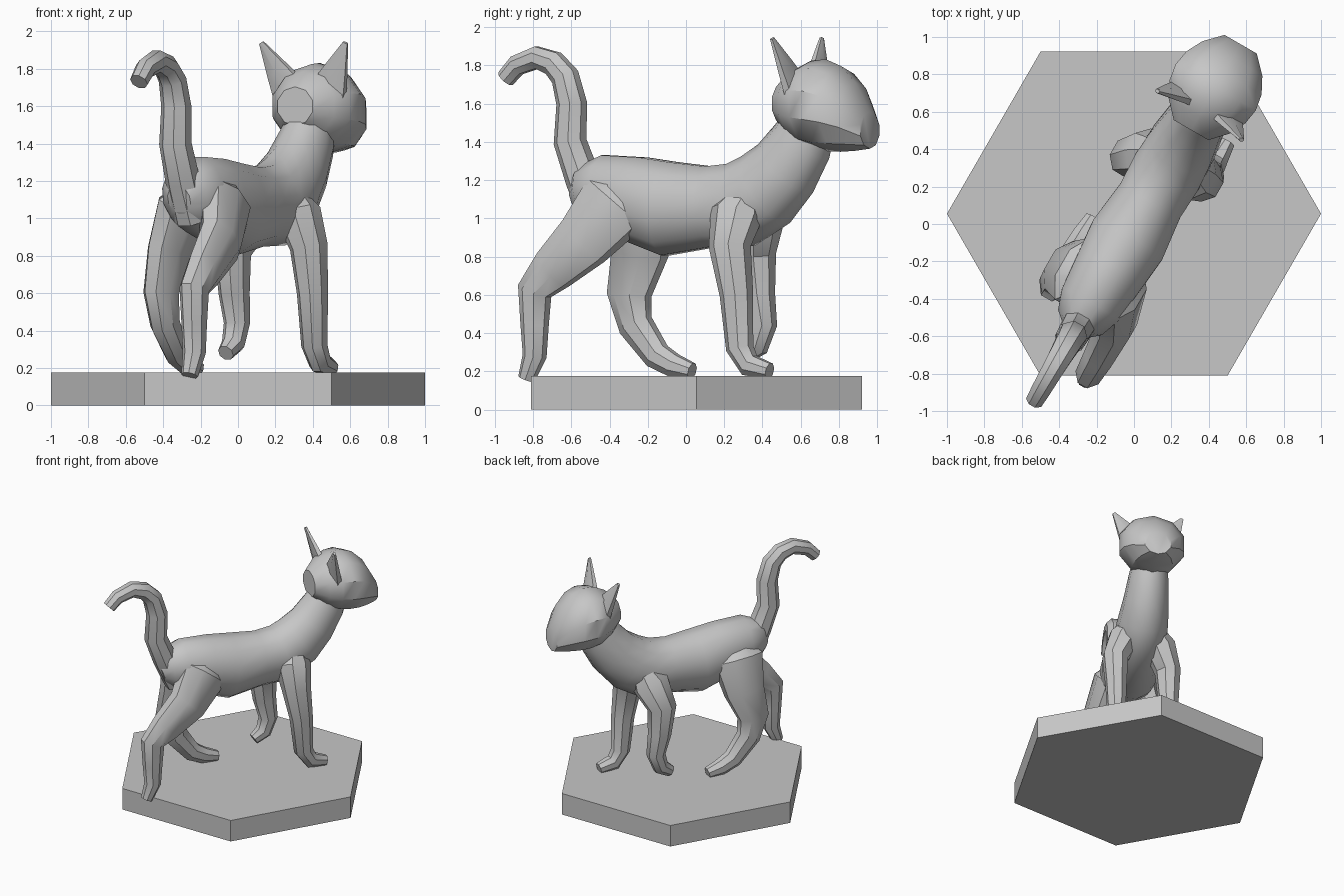
import bpy, bmesh, math
from mathutils import Vector, Matrix

if "Cube" in bpy.data.objects:
    bpy.data.objects.remove(bpy.data.objects["Cube"])

shade = (.57, .57, .57, 1)
grey = bpy.data.materials.new("plain grey")
grey.use_nodes = True
grey.diffuse_color = shade
grey.node_tree.nodes["Principled BSDF"].inputs["Base Color"].default_value = shade

# The cat is laid out facing +y, then turned on its base
TURN = Matrix.Translation((.015, 0, 0)) @ Matrix.Rotation(math.radians(-30), 4, 'Z')


def finish(bm, name):
    """Turn a bmesh into a grey object with sharp edges kept."""
    bmesh.ops.recalc_face_normals(bm, faces=bm.faces)
    mesh = bpy.data.meshes.new(name)
    bm.to_mesh(mesh)
    bm.free()
    mesh.materials.append(grey)
    part = bpy.data.objects.new(name, mesh)
    bpy.context.collection.objects.link(part)
    bpy.ops.object.select_all(action='DESELECT')
    part.select_set(True)
    bpy.context.view_layer.objects.active = part
    bpy.ops.object.shade_smooth_by_angle(angle=math.radians(35))


def loft(name, stations, sides=8, upright=False):
    """Skin rings along a path; each station is (centre, half width, half depth)."""
    bm = bmesh.new()
    centres = [Vector(station[0]) for station in stations]
    last = len(centres) - 1
    rings = []
    for i, (_, width, depth) in enumerate(stations):
        along = (centres[min(i + 1, last)] - centres[max(i - 1, 0)]).normalized()
        if upright:
            along = Vector((0, 1, 0))
        across = Vector((1, 0, 0))
        across = (across - along * across.dot(along)).normalized()
        up = across.cross(along)
        ring = []
        for k in range(sides):
            angle = math.tau * (k + .5) / sides
            offset = across * width * math.cos(angle) + up * depth * math.sin(angle)
            ring.append(bm.verts.new(TURN @ (centres[i] + offset)))
        rings.append(ring)
    for lower, upper in zip(rings, rings[1:]):
        for k in range(sides):
            n = (k + 1) % sides
            bm.faces.new((lower[k], lower[n], upper[n], upper[k]))
    bm.faces.new(rings[0])
    bm.faces.new(rings[-1])
    finish(bm, name)


def limb(name, side, haunch, **joints):
    """Leg through named (y, z) joints, spreading outward and thinning to the paw."""
    stations = []
    last = len(joints) - 1
    for i, (y, z) in enumerate(joints.values()):
        u = i / last
        x = side * min(.05 + .5 * u, .2)
        width = .06 + .09 * (1 - u) ** 2
        depth = .06 + haunch * (1 - u) ** 2
        end = {0: .3, last: .75}.get(i, 1)
        stations.append(((x, y, z), width * end, depth * end))
    loft(name, stations)


# Hexagonal base
bm = bmesh.new()
thick = .175
place = Matrix.Translation((0, .055, thick / 2)) @ Matrix.Rotation(math.pi / 2, 4, 'Z')
bmesh.ops.create_cone(bm, cap_ends=True, segments=6, radius1=1, radius2=1, depth=thick, matrix=place)
finish(bm, "hexagon_base")

# Trunk and neck: (y, z, half width), deeper than wide
spine = [(-.66, 1.1, .07), (-.6, 1.12, .14), (-.5, 1.13, .18), (-.3, 1.1, .2), (-.1, 1.05, .22),
         (.15, 1.06, .19), (.33, 1.07, .2), (.48, 1.15, .19), (.6, 1.26, .17), (.7, 1.4, .15), (.75, 1.5, .13)]
loft("body", [((0, y, z), w, w * 1.15) for y, z, w in spine], sides=12)

# Head: round skull drooping to a blunt muzzle
head = []
rings = 7
for i in range(rings):
    u = i / (rings - 1)
    swell = math.sin(math.pi * (.08 + .85 * u)) ** .6
    head.append(((0, .58 + .53 * u, 1.6 - .14 * u ** 4), .26 * swell, .24 * swell))
loft("head", head, sides=10, upright=True)

# Ears: thin blades leaning outward
for side, label in ((-1, "left"), (1, "right")):
    root, tip = Vector((side * .12, .73, 1.68)), Vector((side * .26, .67, 1.94))
    loft(label + "_ear", [(root, .12, .04), (root.lerp(tip, .4), .08, .03), (tip, .015, .012)], sides=6)

# Tail: tapered hook
hook = [(-.52, 1), (-.62, 1.2), (-.7, 1.4), (-.69, 1.6), (-.73, 1.74), (-.8, 1.81),
        (-.9, 1.84), (-1.02, 1.8), (-1.09, 1.73)]
tail = []
for i, (y, z) in enumerate(hook):
    radius = .1 - .05 * i / (len(hook) - 1)
    tail.append(((0, y, z), radius, radius))
loft("tail", tail)

# Legs: one foreleg planted, one lifted, hind legs in mid stride
limb("right_foreleg", 1, .12, shoulder=(.42, 1.18), elbow=(.38, 1.02), forearm=(.38, .85),
     wrist=(.42, .6), ankle=(.44, .32), paw=(.5, .23), toe=(.62, .2))
limb("left_foreleg", -1.1, .12, shoulder=(.42, 1.18), elbow=(.35, 1), forearm=(.29, .82),
     wrist=(.31, .6), ankle=(.34, .44), paw=(.3, .33), toe=(.22, .28))
limb("right_hind_leg", .9, .2, hip=(-.28, 1.2), thigh=(-.36, 1.08), knee=(-.52, .88), shin=(-.7, .73),
     hock=(-.81, .62), ankle=(-.81, .44), paw=(-.81, .28), toe=(-.86, .16))
limb("left_hind_leg", -1.1, .2, hip=(-.36, 1.2), thigh=(-.38, 1.06), knee=(-.4, .82), shin=(-.47, .6),
     hock=(-.43, .44), ankle=(-.3, .28), paw=(-.2, .23), toe=(-.09, .2))
